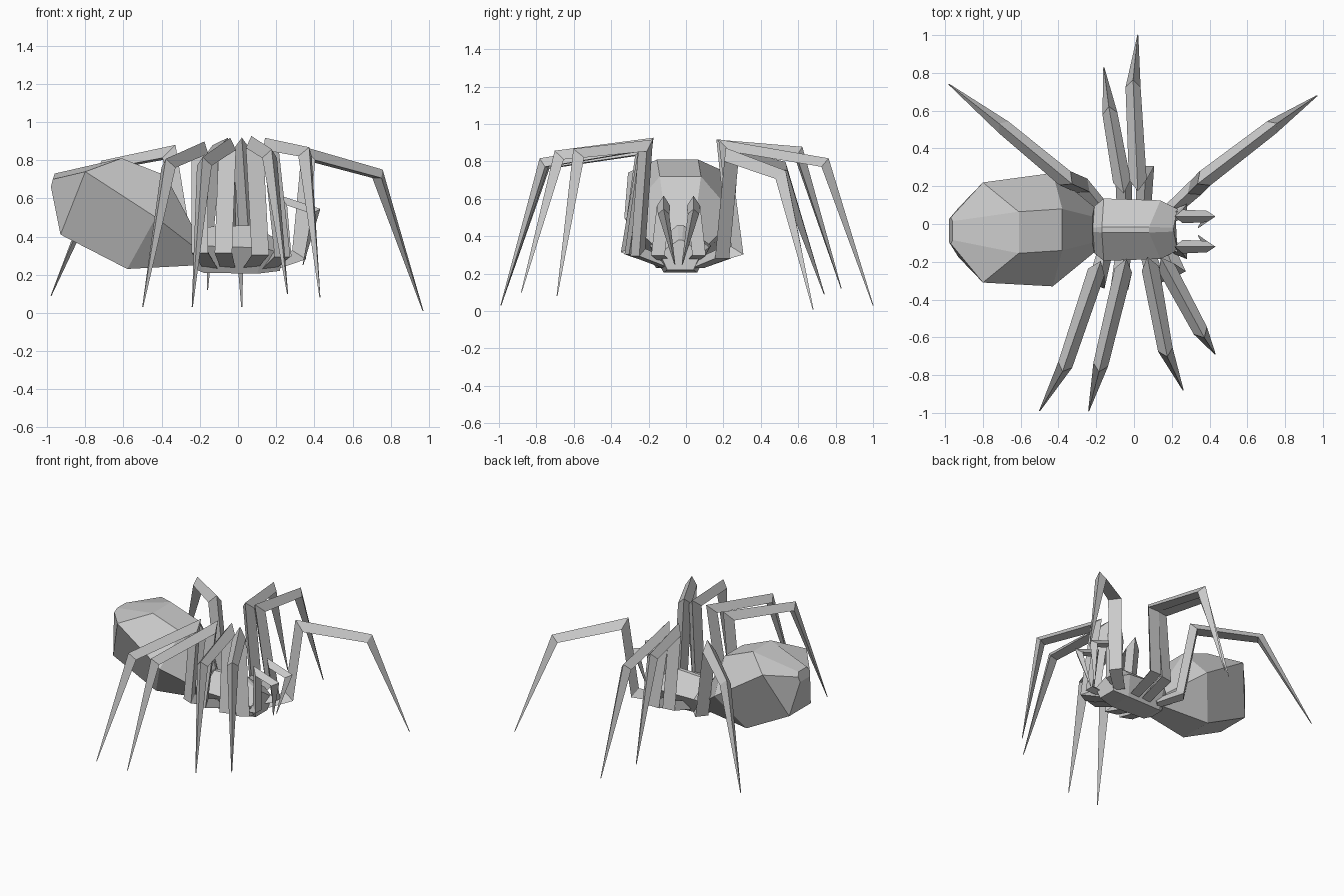
import bpy
from mathutils import Vector

if "Cube" in bpy.data.objects:
    bpy.data.objects.remove(bpy.data.objects["Cube"])

YC = -0.03  # body centre line


def make(name, rings):
    """Skin a list of equal-sided rings, capping both ends."""
    n = len(rings[0])
    verts = [v for r in rings for v in r]
    faces = []
    for i in range(len(rings) - 1):
        for j in range(n):
            k = (j + 1) % n
            faces.append((i*n + j, i*n + k, (i+1)*n + k, (i+1)*n + j))
    faces.append(tuple(range(n))[::-1])
    faces.append(tuple(range((len(rings)-1)*n, len(rings)*n)))
    me = bpy.data.meshes.new(name)
    me.from_pydata(verts, [], faces)
    me.validate()
    ob = bpy.data.objects.new(name, me)
    bpy.context.collection.objects.link(ob)
    bpy.context.view_layer.objects.active = ob
    ob.select_set(True)
    bpy.ops.object.mode_set(mode='EDIT')
    bpy.ops.mesh.select_all(action='SELECT')
    bpy.ops.mesh.normals_make_consistent(inside=False)
    bpy.ops.object.mode_set(mode='OBJECT')
    ob.select_set(False)
    return ob


def hexring(top, mid, bot, yc=YC):
    """Six-sided ring from three (x, z, half width) levels."""
    pts = [(l[0], yc - l[2], l[1]) for l in (top, mid, bot)]
    return pts + [(l[0], yc + l[2], l[1]) for l in (bot, mid, top)]


def limb(name, pts, widths, out):
    """Mitred three-sided limb, ridge on the outer side of its bends."""
    pts = [Vector(p) for p in pts]
    out = Vector((out[0], out[1], 0)).normalized()
    side = out.cross(Vector((0, 0, 1)))
    rings = []
    dirs = [(b - a).normalized() for a, b in zip(pts, pts[1:])]
    norms = [side.cross(d).normalized() for d in dirs]
    for i, (p, w) in enumerate(zip(pts, widths)):
        a, b = norms[max(i-1, 0)], norms[min(i, len(norms)-1)]
        m = (a + b).normalized()
        s = min(1 / max(m.dot(a), 0.5), 1.5)
        up = m * (w * 0.75 * s)
        rings.append([p + up, p - up * 0.7 + side * w, p - up * 0.7 - side * w])
    return make(name, rings)


# Abdomen, tilted up toward the back
make("abdomen", [
    hexring((-0.22, 0.42, 0.07), (-0.21, 0.33, 0.12), (-0.20, 0.25, 0.08)),
    hexring((-0.38, 0.72, 0.11), (-0.43, 0.50, 0.30), (-0.58, 0.23, 0.13)),
    hexring((-0.61, 0.81, 0.11), (-0.80, 0.74, 0.265), (-0.93, 0.41, 0.13), -0.045),
    hexring((-0.96, 0.73, 0.05), (-0.97, 0.70, 0.07), (-0.98, 0.66, 0.06), -0.035),
])

# Head and chest with a ridged back
make("thorax", [
    hexring((-0.23, 0.38, 0.01), (-0.24, 0.31, 0.10), (-0.23, 0.23, 0.05)),
    hexring((-0.17, 0.45, 0.015), (-0.16, 0.35, 0.165), (-0.18, 0.21, 0.08)),
    hexring((0.08, 0.46, 0.015), (0.14, 0.34, 0.155), (0.10, 0.205, 0.09)),
    hexring((0.21, 0.38, 0.01), (0.23, 0.31, 0.11), (0.22, 0.22, 0.07)),
])

# Eight legs: hip, coxa end, upper knee, lower knee, tip
legs = {
    "left_leg_1": [(.18, .06, .25), (.31, .18, .30), (.36, .23, .83), (.74, .52, .725), (.97, .68, .01)],
    "left_leg_2": [(.05, .06, .25), (.06, .28, .32), (.02, .21, .88), (-.005, .74, .79), (.02, 1.0, .03)],
    "left_leg_3": [(-.05, .06, .25), (-.05, .26, .32), (-.06, .20, .88), (-.13, .60, .85), (-.16, .83, .12)],
    "left_leg_4": [(-.15, .06, .25), (-.26, .19, .30), (-.35, .23, .84), (-.70, .52, .77), (-.98, .74, .09)],
    "right_leg_1": [(.16, -.10, .25), (.22, -.25, .31), (.16, -.21, .88), (.36, -.58, .84), (.43, -.69, .08)],
    "right_leg_2": [(.06, -.10, .25), (.11, -.29, .32), (.08, -.21, .89), (.17, -.68, .83), (.26, -.88, .10)],
    "right_leg_3": [(-.05, -.10, .25), (-.07, -.31, .33), (-.05, -.22, .88), (-.18, -.76, .79), (-.24, -.99, .03)],
    "right_leg_4": [(-.14, -.10, .25), (-.19, -.30, .33), (-.19, -.23, .86), (-.37, -.76, .78), (-.50, -.99, .03)],
}
for name, pts in legs.items():
    out = (pts[4][0] - pts[2][0], pts[4][1] - pts[2][1])
    limb(name, pts, (.04, .047, .047, .04, .003), out)

# Pair of feelers rising from the head, tips hooked down and inward
for s, label in ((1, "left"), (-1, "right")):
    y = -0.04
    limb(label + "_feeler", [(.14, y + s*.06, .27), (.26, y + s*.11, .31),
         (.24, y + s*.08, .585), (.405, y + s*.08, .53), (.34, y + s*.02, .25)],
         (.03, .036, .036, .03, .003), (1, 0))
